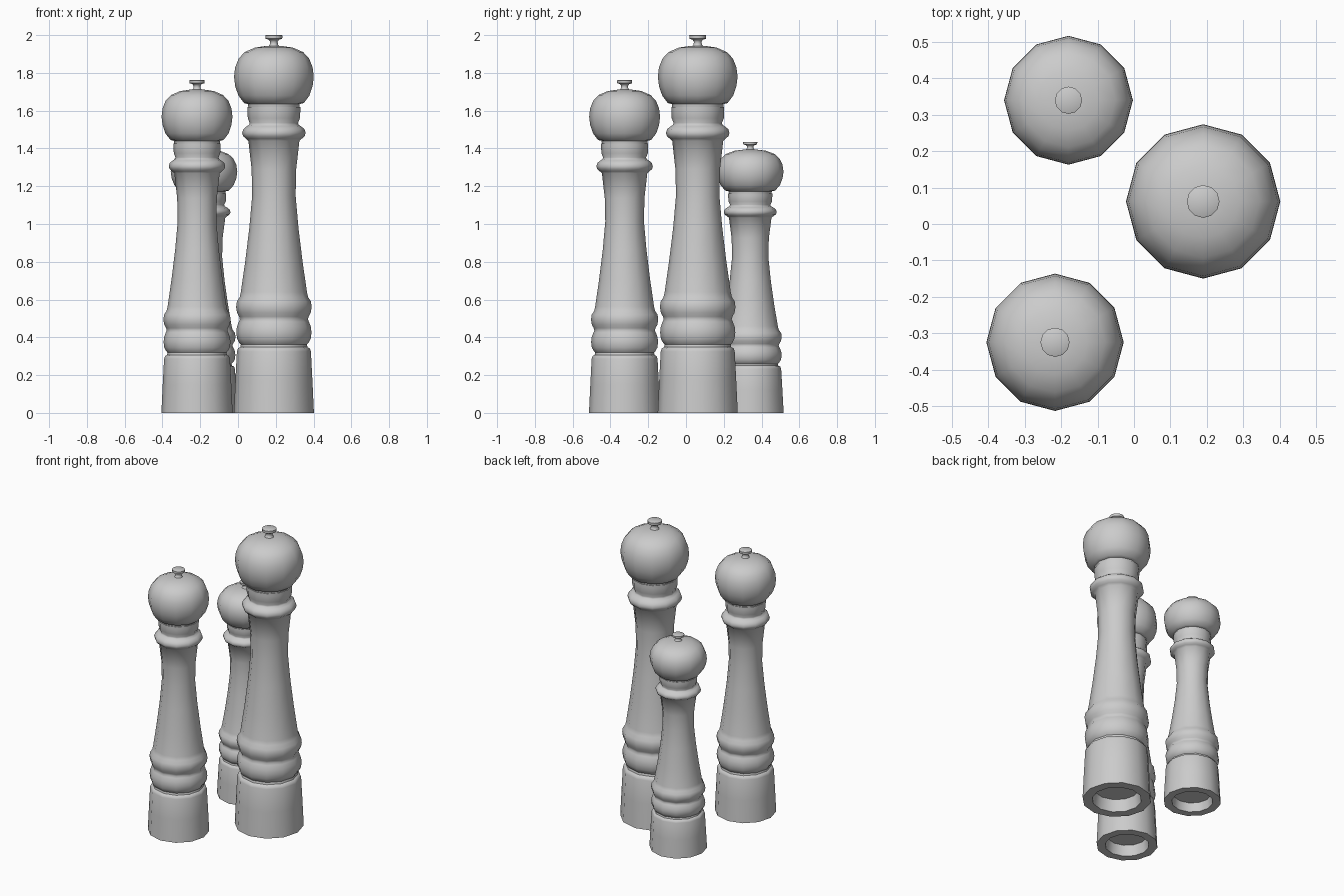
import bpy, bmesh
from math import sin, cos, tau, radians

if "Cube" in bpy.data.objects:
    bpy.data.objects.remove(bpy.data.objects["Cube"])

SIDES = 12

# (radius, height) profiles of the tall mill
BODY = [(0, .08), (.14, .08), (.152, 0), (.212, 0), (.204, .17), (.196, .325), (.19, .342),
        (.178, .348), (.175, .362), (.184, .372), (.195, .393), (.199, .425), (.196, .455),
        (.186, .482), (.18, .495), (.184, .51), (.195, .53), (.2, .56), (.196, .59),
        (.181, .613), (.175, .64), (.152, .8), (.13, .98), (.115, 1.15), (.118, 1.29),
        (.135, 1.44), (.148, 1.452), (.163, 1.465), (.168, 1.482), (.162, 1.502),
        (.145, 1.516), (.131, 1.525), (.128, 1.535), (.138, 1.56), (.14, 1.6), (.14, 1.62), (0, 1.62)]
HEAD = [(0, 1.605), (.134, 1.605), (.137, 1.635), (.158, 1.64), (.188, 1.68), (.205, 1.73), (.211, 1.78),
        (.205, 1.83), (.187, 1.875), (.155, 1.91), (.1, 1.934), (.045, 1.942), (0, 1.943)]
KNOB = [(0, 1.935), (.034, 1.935), (.022, 1.95), (.02, 1.965), (.028, 1.976),
        (.044, 1.981), (.045, 1.998), (.042, 2.0), (0, 2.0)]


def lathe(name, profile, x, y, rs, zs):
    """Spin a profile around a vertical axis at (x, y)."""
    bm = bmesh.new()
    rings = []
    for r, z in profile:
        n = SIDES if r > 0 else 1
        rings.append([bm.verts.new((r * rs * cos(tau * i / SIDES), r * rs * sin(tau * i / SIDES), z * zs))
                      for i in range(n)])
    for a, b in zip(rings, rings[1:]):
        for i in range(SIDES):
            j = (i + 1) % SIDES
            if len(a) == 1:
                bm.faces.new((a[0], b[j], b[i]))
            elif len(b) == 1:
                bm.faces.new((a[i], a[j], b[0]))
            else:
                bm.faces.new((a[i], a[j], b[j], b[i]))
    bmesh.ops.recalc_face_normals(bm, faces=bm.faces)
    me = bpy.data.meshes.new(name)
    bm.to_mesh(me)
    bm.free()
    ob = bpy.data.objects.new(name, me)
    ob.location = (x, y, 0)
    bpy.context.collection.objects.link(ob)
    bpy.ops.object.select_all(action='DESELECT')
    ob.select_set(True)
    bpy.context.view_layer.objects.active = ob
    bpy.ops.object.shade_smooth_by_angle(angle=radians(50))


# Three mills: name, centre, radius scale, height scale
for size, x, y, rs, zs in (("tall", .19, .062, 1.0, 1.0),
                           ("medium", -.217, -.325, .89, .881),
                           ("small", -.18, .34, .835, .7175)):
    lathe(size + "_mill_body", BODY, x, y, rs, zs)
    lathe(size + "_mill_head", HEAD, x, y, rs, zs)
    lathe(size + "_mill_knob", KNOB, x, y, rs, zs)
